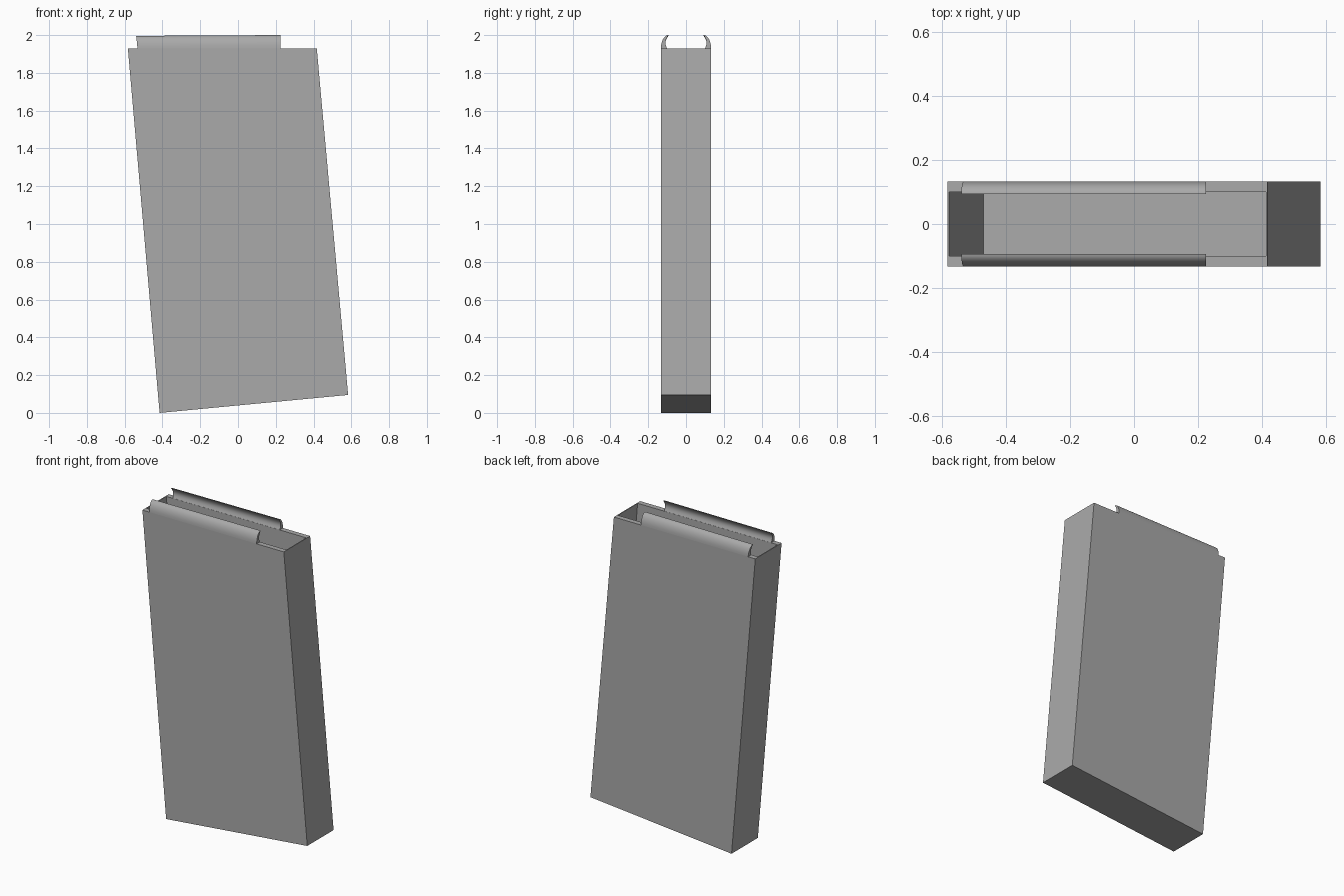
import bpy
import bmesh
import math

cube = bpy.data.objects.get("Cube")
if cube:
    bpy.data.objects.remove(cube, do_unlink=True)

# Single flat metal colour
grey = bpy.data.materials.new("plain_grey")
grey.use_nodes = True
colour = (0.4, 0.4, 0.4, 1)
grey.diffuse_color = colour
grey.node_tree.nodes["Principled BSDF"].inputs["Base Color"].default_value = colour


def loft(name, rings):
    """Skin consecutive closed rings and cap the first and last."""
    bm = bmesh.new()
    loops = [[bm.verts.new(p) for p in ring] for ring in rings]
    for a, b in zip(loops, loops[1:]):
        n = len(a)
        for i in range(n):
            j = (i + 1) % n
            bm.faces.new((a[i], a[j], b[j], b[i]))
    bm.faces.new(loops[0])
    bm.faces.new(loops[-1])
    bmesh.ops.recalc_face_normals(bm, faces=bm.faces)
    mesh = bpy.data.meshes.new(name)
    bm.to_mesh(mesh)
    bm.free()
    mesh.materials.append(grey)
    obj = bpy.data.objects.new(name, mesh)
    bpy.context.collection.objects.link(obj)
    return obj


def ring(left, right, half_depth):
    """Rectangular ring spanning two (x, z) ends."""
    (xl, zl), (xr, zr) = left, right
    return [(xl, -half_depth, zl), (xr, -half_depth, zr),
            (xr, half_depth, zr), (xl, half_depth, zl)]


# Leaning hollow case: base, rim, inner rim, inner floor
RIM = 1.93
loft("case", [
    ring((-0.415, 0), (0.583, 0.095), 0.133),
    ring((-0.583, RIM), (0.417, RIM), 0.133),
    ring((-0.577, RIM), (0.412, RIM), 0.1),
    ring((-0.47, 0.70), (0.511, 0.79), 0.1),
])

# Curved lips along the two long sides, with a crescent cross-section
STEPS = 8
outer, inner = [], []
for i in range(STEPS + 1):
    t = i / STEPS
    outer.append((0.133 - 0.04 * (1 - math.cos(t * math.pi / 2)), RIM + 0.07 * math.sin(t * math.pi / 2)))
    inner.append((0.101 + 0.012 * math.sin(t * math.pi) - 0.008 * t, RIM + 0.07 * t))
section = outer + inner[-2::-1]

for side, name in ((-1, "front_lip"), (1, "back_lip")):
    left_end = [(-0.532 - 0.1 * (z - RIM), side * y, z - 0.06 * (z - RIM)) for y, z in section]
    right_end = [(0.225, side * y, z) for y, z in section]
    lip = loft(name, [left_end, right_end])
    bpy.ops.object.select_all(action="DESELECT")
    lip.select_set(True)
    bpy.context.view_layer.objects.active = lip
    bpy.ops.object.shade_smooth_by_angle(angle=math.radians(35))
